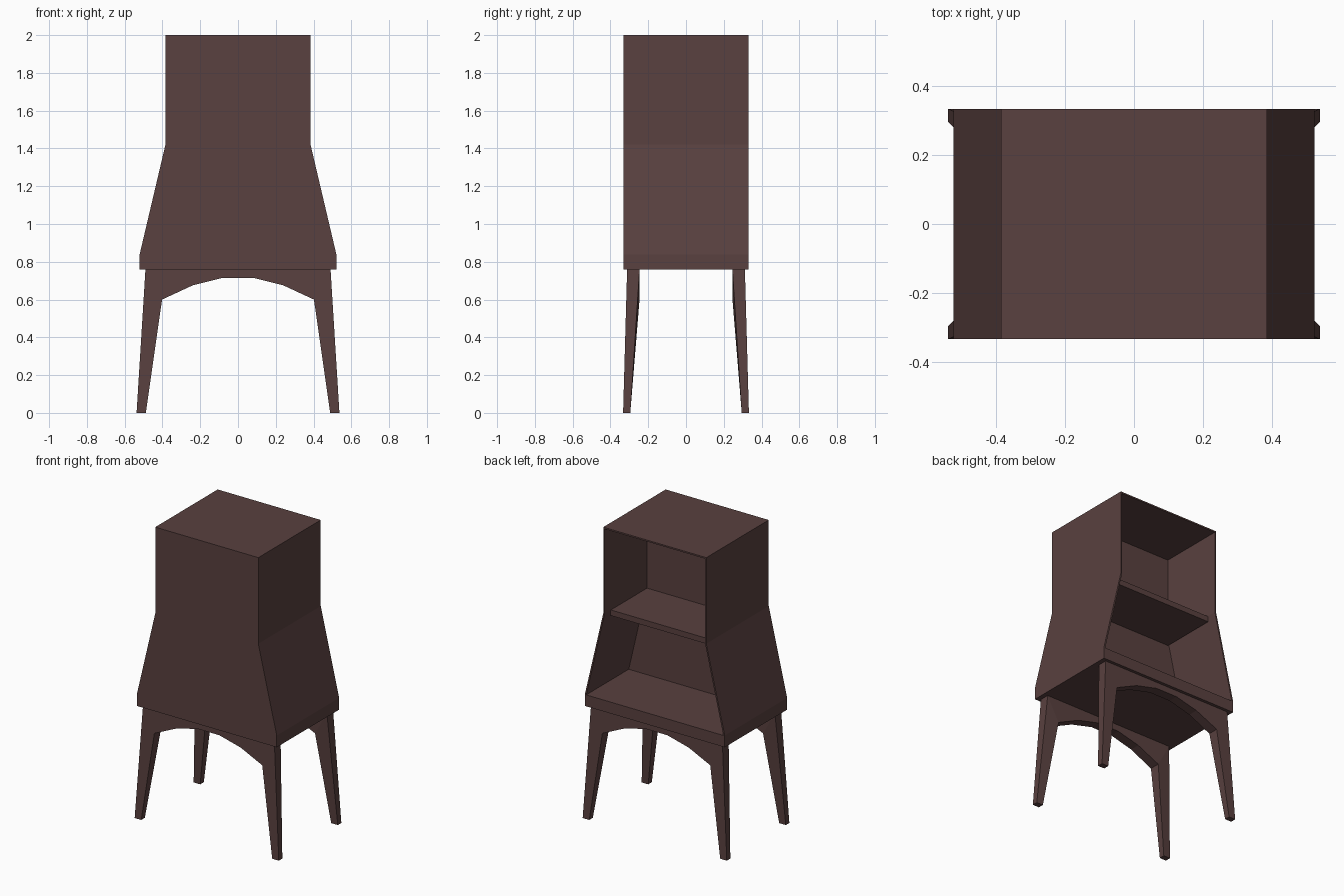
import bpy, bmesh

if "Cube" in bpy.data.objects:
    bpy.data.objects.remove(bpy.data.objects["Cube"])

wood = bpy.data.materials.new("dark_brown_wood")
wood.diffuse_color = (0.10, 0.052, 0.05, 1)
wood.use_nodes = True
wood.node_tree.nodes["Principled BSDF"].inputs["Base Color"].default_value = wood.diffuse_color


def finish(name, bm):
    bmesh.ops.recalc_face_normals(bm, faces=bm.faces)
    me = bpy.data.meshes.new(name)
    bm.to_mesh(me)
    bm.free()
    me.materials.append(wood)
    ob = bpy.data.objects.new(name, me)
    bpy.context.collection.objects.link(ob)
    return ob


def mirrored(half):
    """Closed outline from its right half, listed bottom to top."""
    return half + [(-x, z) for x, z in reversed(half)]


# Cabinet: tapered shell, open at the back (+y), with a deep front panel
outer = mirrored([(0.521, 0.759), (0.521, 0.838), (0.384, 1.42), (0.384, 2.0)])
inner = mirrored([(0.511, 0.836), (0.510, 0.838), (0.374, 1.42), (0.374, 1.99)])
bm = bmesh.new()
rings = [[bm.verts.new((x, y, z)) for x, z in pts]
         for pts, y in ((outer, -0.332), (outer, 0.332), (inner, 0.332), (inner, -0.12))]
for a, b in zip(rings, rings[1:]):
    for i in range(len(a)):
        j = (i + 1) % len(a)
        bm.faces.new((a[i], a[j], b[j], b[i]))
bm.faces.new(rings[0])
bm.faces.new(rings[-1])
finish("cabinet_shell", bm)

# Shelf, set in slightly from the open back
bm = bmesh.new()
bmesh.ops.create_cube(bm, size=1)
for v in bm.verts:
    v.co = (v.co.x * 0.752, 0.07 + v.co.y * 0.39, 1.40 + v.co.z * 0.038)
finish("shelf", bm)

# Leg frames: two splayed tapered legs joined by an arched apron
lower = [(0.488, 0), (0.402, 0.60), (0.24, 0.675), (0.08, 0.715)]
upper = [(0.537, 0), (0.490, 0.759), (0.24, 0.759), (0.08, 0.759)]
lower += [(-x, z) for x, z in reversed(lower)]
upper += [(-x, z) for x, z in reversed(upper)]


def leg_frame(name, side):
    bm = bmesh.new()

    def line(pts, inside):
        out = []
        for x, z in pts:
            y = (0.295 if z == 0 else 0.246) if inside else 0.333 - 0.028 * z
            out.append(bm.verts.new((x, side * y, z)))
        return out

    edges = [line(lower, False), line(upper, False), line(upper, True), line(lower, True)]
    for k in range(4):
        a, b = edges[k], edges[(k + 1) % 4]
        for i in range(len(a) - 1):
            bm.faces.new((a[i], a[i + 1], b[i + 1], b[i]))
    for i in (0, -1):
        bm.faces.new([e[i] for e in edges])  # feet
    finish(name, bm)


leg_frame("front_leg_frame", -1)
leg_frame("back_leg_frame", 1)
